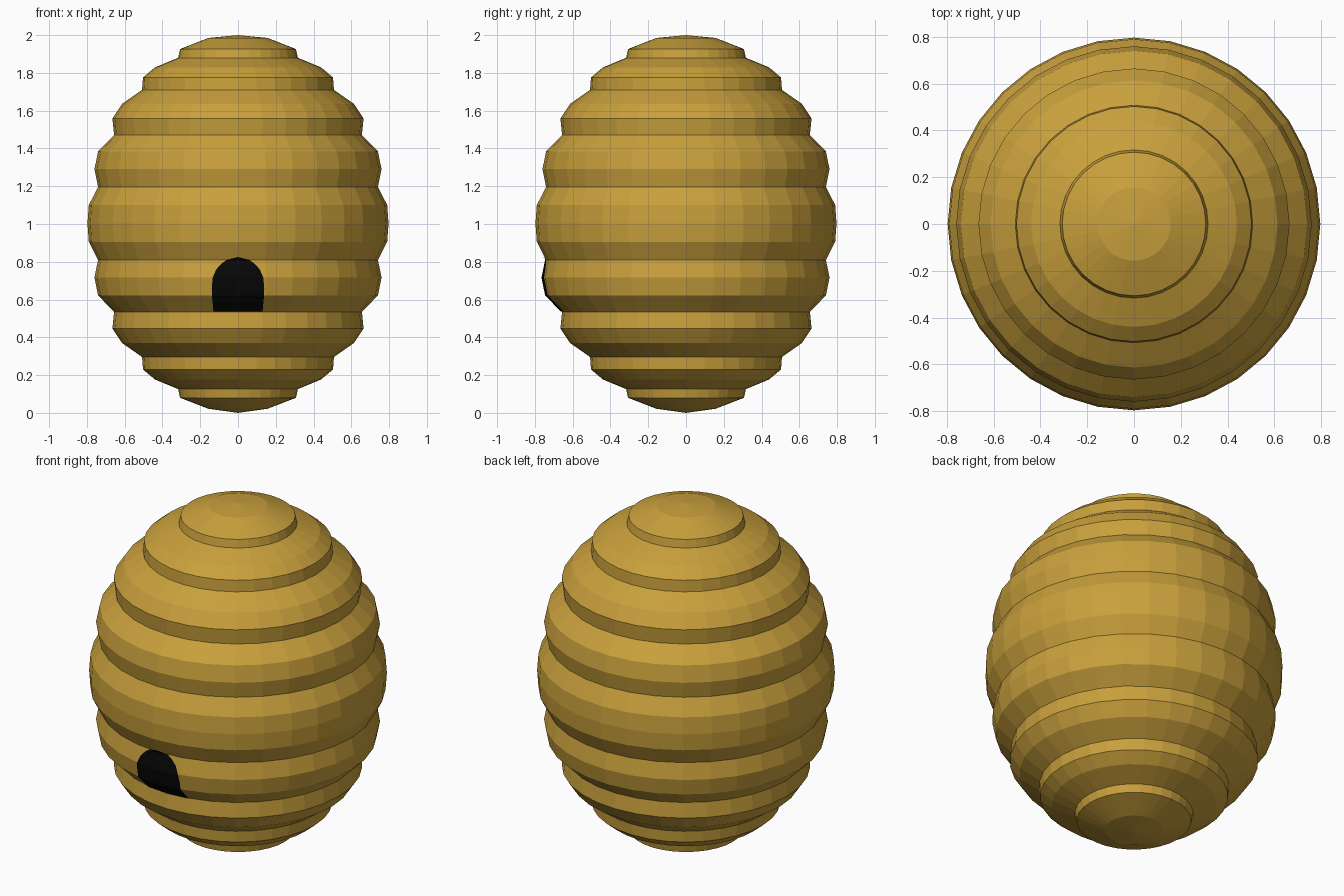
import bpy, bmesh, math

if "Cube" in bpy.data.objects:
    bpy.data.objects.remove(bpy.data.objects["Cube"])

SEGMENTS = 32
# (radius, height) outline of the stacked coils, bottom to top
PROFILE = [
    (0, 0), (0.157, 0.022), (0.307, 0.08), (0.317, 0.126), (0.44, 0.177),
    (0.503, 0.23), (0.508, 0.296), (0.614, 0.37), (0.665, 0.447), (0.656, 0.535),
    (0.741, 0.622), (0.76, 0.716), (0.741, 0.81), (0.79, 0.906), (0.797, 1.003),
    (0.79, 1.1), (0.741, 1.196), (0.76, 1.29), (0.741, 1.384), (0.656, 1.471),
    (0.665, 1.559), (0.614, 1.636), (0.508, 1.71), (0.503, 1.776), (0.44, 1.829),
    (0.317, 1.88), (0.307, 1.926), (0.157, 1.985), (0, 2)]


def make_object(name, bm, color):
    mesh = bpy.data.meshes.new(name)
    bm.to_mesh(mesh)
    bm.free()
    mat = bpy.data.materials.new(name + "_material")
    mat.diffuse_color = color
    mat.use_nodes = True
    mat.node_tree.nodes["Principled BSDF"].inputs["Base Color"].default_value = mat.diffuse_color
    mesh.materials.append(mat)
    obj = bpy.data.objects.new(name, mesh)
    bpy.context.collection.objects.link(obj)
    return obj


def radius_at(z):
    for (r0, z0), (r1, z1) in zip(PROFILE, PROFILE[1:]):
        if z0 <= z <= z1:
            return r0 + (r1 - r0) * (z - z0) / (z1 - z0)


# Hive body: outline spun around the z axis
bm = bmesh.new()
verts = [bm.verts.new((r, 0, z)) for r, z in PROFILE]
edges = [bm.edges.new(pair) for pair in zip(verts, verts[1:])]
bmesh.ops.spin(bm, geom=verts + edges, cent=(0, 0, 0), axis=(0, 0, 1),
               angle=2 * math.pi, steps=SEGMENTS)
bmesh.ops.remove_doubles(bm, verts=bm.verts[:], dist=0.0005)
bmesh.ops.recalc_face_normals(bm, faces=bm.faces[:])
make_object("hive_body", bm, (0.58, 0.35, 0.045, 1))

# Entrance: arched dark patch lying on the front facets, as (half width, height)
ARCH = [(0.13, 0.536), (0.138, 0.622), (0.139, 0.66), (0.134, 0.716),
        (0.115, 0.76), (0.088, 0.79), (0.06, 0.81), (0, 0.825)]
slope = math.tan(math.pi / SEGMENTS)
bm = bmesh.new()
rows = []
for w, z in ARCH:
    rows.append([bm.verts.new((x, -radius_at(z) - 0.005 + abs(x) * slope, z))
                 for x in (-w, 0, w)])
for low, high in zip(rows, rows[1:]):
    for i in range(2):
        bm.faces.new((low[i], low[i + 1], high[i + 1], high[i]))
bmesh.ops.remove_doubles(bm, verts=bm.verts[:], dist=0.0005)
make_object("entrance_hole", bm, (0.002, 0.002, 0.002, 1))
